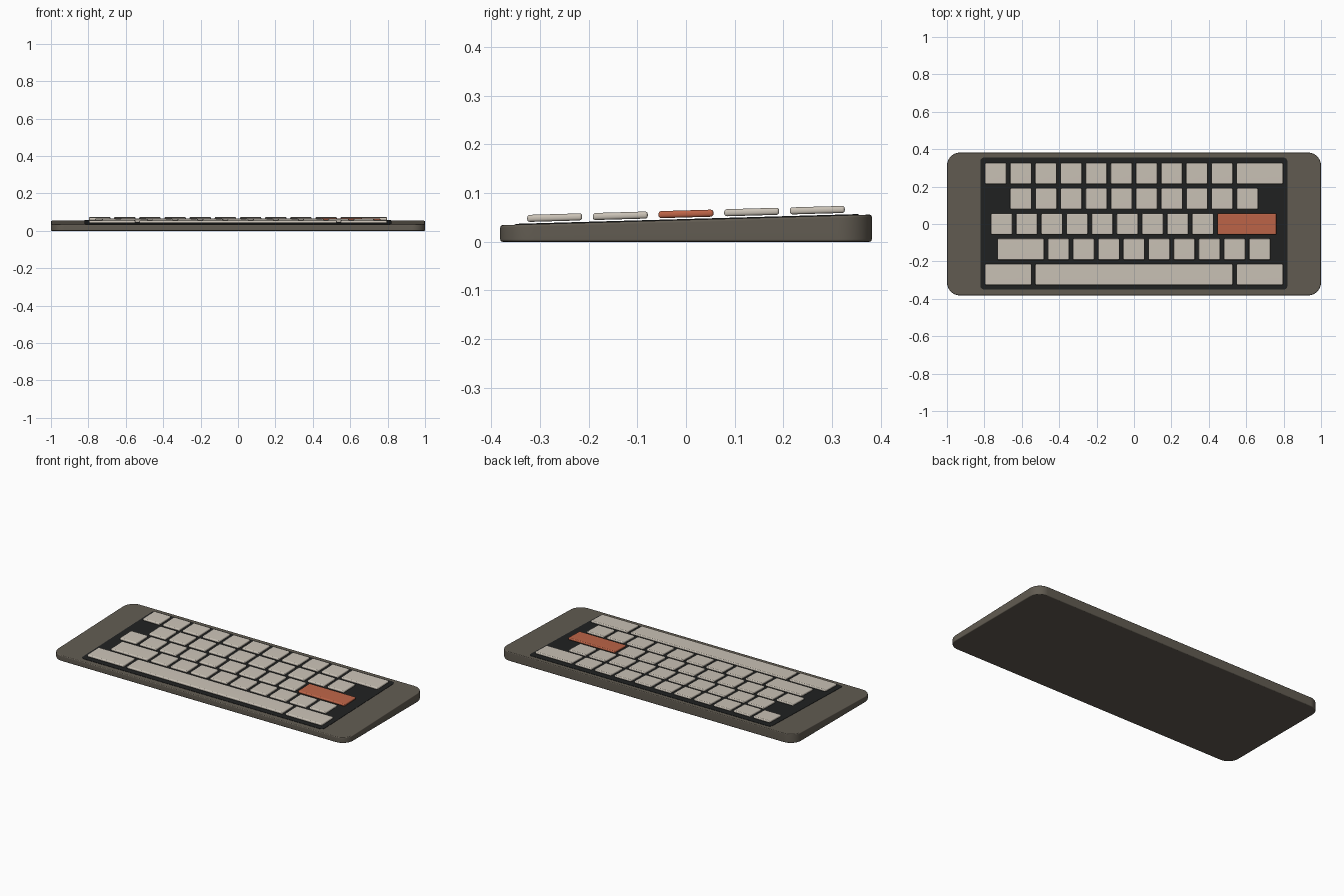
import bpy
import bmesh
from math import cos, sin, pi, radians

cube = bpy.data.objects.get("Cube")
if cube:
    bpy.data.objects.remove(cube, do_unlink=True)


def material(name, hex_code):
    def linear(v):
        return v / 12.92 if v <= 0.04045 else ((v + 0.055) / 1.055) ** 2.4
    rgb = [linear(int(hex_code[i:i + 2], 16) / 255) for i in (0, 2, 4)]
    mat = bpy.data.materials.new(name)
    mat.use_nodes = True
    mat.diffuse_color = (*rgb, 1)
    bsdf = mat.node_tree.nodes["Principled BSDF"]
    bsdf.inputs["Base Color"].default_value = (*rgb, 1)
    bsdf.inputs["Roughness"].default_value = 0.6
    return mat


CASE = material("warm grey case", "625C52")
PLATE = material("near black plate", "202222")
CREAM = material("cream keycap", "CBC3B7")
RUST = material("rust keycap", "BE6548")

SLOPE = 0.0285       # rise of the typing surface towards the back
DECK = 0.045         # height of the case top at the centre


def outline(x0, x1, y0, y1, radius):
    """Corner points of a rectangle, optionally rounded, anticlockwise."""
    if radius == 0:
        return [(x0, y0), (x1, y0), (x1, y1), (x0, y1)]
    centres = [(x1 - radius, y1 - radius), (x0 + radius, y1 - radius),
               (x0 + radius, y0 + radius), (x1 - radius, y0 + radius)]
    steps = 8
    return [(cx + radius * cos(a), cy + radius * sin(a))
            for q, (cx, cy) in enumerate(centres)
            for a in [(q + s / steps) * pi / 2 for s in range(steps + 1)]]


def slab(name, x0, x1, y0, y1, bottom, top, mat, radius=0, bevel=0):
    """Sloping slab; bottom and top are offsets from the deck (None = flat on the ground)."""
    pts = outline(x0, x1, y0, y1, radius)
    bm = bmesh.new()

    def ring(offset):
        return [bm.verts.new((x, y, 0 if offset is None else DECK + SLOPE * y + offset))
                for x, y in pts]
    low, high = ring(bottom), ring(top)
    bm.faces.new(reversed(low))
    bm.faces.new(high)
    for i in range(len(pts)):
        j = (i + 1) % len(pts)
        bm.faces.new((low[i], low[j], high[j], high[i]))
    bm.normal_update()
    if bevel:
        edges = [e for e in bm.edges if e.calc_face_angle() > radians(60)]
        bmesh.ops.bevel(bm, geom=edges, offset=bevel, segments=3, profile=0.5,
                        affect='EDGES', clamp_overlap=True)
    mesh = bpy.data.meshes.new(name)
    bm.to_mesh(mesh)
    bm.free()
    mesh.materials.append(mat)
    obj = bpy.data.objects.new(name, mesh)
    bpy.context.collection.objects.link(obj)
    mesh.shade_smooth()
    mesh.set_sharp_from_angle(angle=radians(40))
    normals = obj.modifiers.new("Weighted normals", 'WEIGHTED_NORMAL')
    normals.keep_sharp = True
    return obj


# Wedge-shaped case and the dark plate under the keys
slab("case", -1, 1, -0.382, 0.382, None, 0, CASE, radius=0.07, bevel=0.005)
slab("key_plate", -0.822, 0.82, -0.35, 0.355, -0.004, 0.0018, PLATE, radius=0.02)

# Key rows from back to front: start x, key widths in units
UNIT, GAP, DEPTH = 0.1345, 0.02, 0.113
rows = [
    ("back_row", -0.797, [1] * 10 + [2]),
    ("upper_row", -0.662, [1] * 10),
    ("home_row", -0.765, [1] * 9 + [2.5]),
    ("lower_row", -0.73, [2] + [1] * 9),
    ("space_row", -0.797, [2, 8, 2]),
]
for r, (row, x, widths) in enumerate(rows):
    y = (2 - r) * 0.135
    for k, width in enumerate(widths):
        accent = width == 2.5
        name = "enter_key" if accent else "space_bar" if width == 8 else f"{row}_key_{k + 1}"
        slab(name, x, x + width * UNIT - GAP, y - DEPTH / 2, y + DEPTH / 2,
             0.005, 0.0195, RUST if accent else CREAM, bevel=0.0055)
        x += width * UNIT
